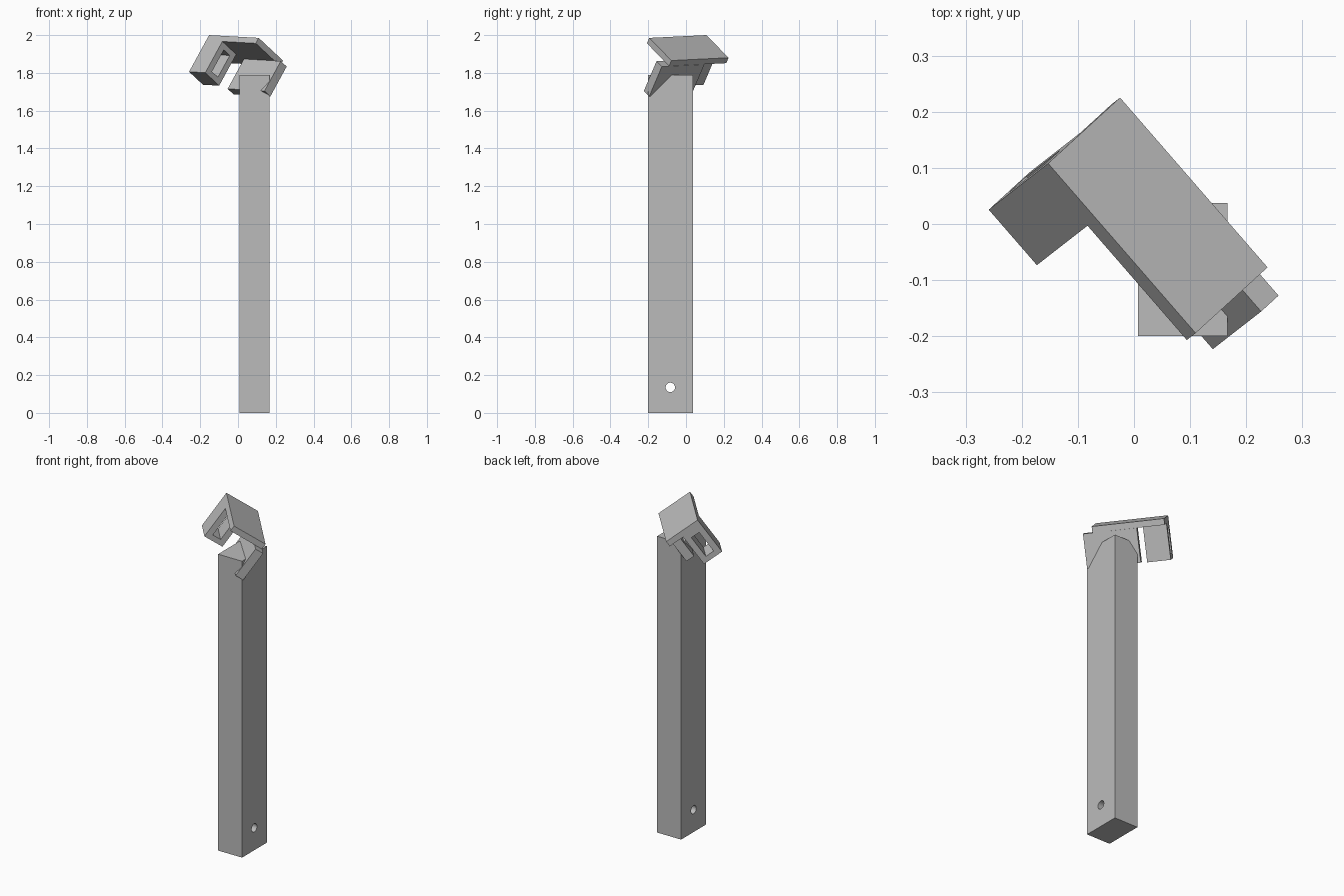
import bpy, bmesh
from mathutils import Matrix, Vector

cube = bpy.data.objects.get("Cube")
if cube:
    bpy.data.objects.remove(cube, do_unlink=True)

grey = bpy.data.materials.new("plain grey")
grey.use_nodes = True
grey.diffuse_color = (0.5, 0.5, 0.5, 1)
grey.node_tree.nodes["Principled BSDF"].inputs["Base Color"].default_value = (0.5, 0.5, 0.5, 1)


def add_object(name, bm, frame):
    mesh = bpy.data.meshes.new(name)
    bm.to_mesh(mesh)
    bm.free()
    mesh.materials.append(grey)
    obj = bpy.data.objects.new(name, mesh)
    obj.matrix_world = frame
    bpy.context.collection.objects.link(obj)
    return obj


def box(name, low, high, frame=Matrix()):
    """Box between two opposite corners, in the given frame."""
    low, high = Vector(low), Vector(high)
    bm = bmesh.new()
    bmesh.ops.create_cube(bm, size=1, matrix=Matrix.Translation((low + high) / 2)
                          @ Matrix.Diagonal((*(high - low), 1)))
    return add_object(name, bm, frame)


def cut(obj, cutter):
    """Subtract the cutter and remove it."""
    mod = obj.modifiers.new("cut", "BOOLEAN")
    mod.operation = "DIFFERENCE"
    mod.solver = "EXACT"
    mod.object = cutter
    cutter.hide_render = True
    bpy.context.view_layer.objects.active = obj
    bpy.ops.object.modifier_apply(modifier=mod.name)
    bpy.data.objects.remove(cutter, do_unlink=True)


# Upright post with a round cross hole near the foot
post = box("post", (0.007, -0.2, 0), (0.167, 0.037, 1.79))
bm = bmesh.new()
bmesh.ops.create_cone(bm, cap_ends=True, segments=32, radius1=0.025, radius2=0.025, depth=0.5,
                      matrix=Matrix.Translation((0.087, -0.083, 0.135)) @ Matrix.Rotation(1.5707963, 4, "Y"))
cut(post, add_object("hole_cutter", bm, Matrix()))

# Tilted frame of the bracket: origin at one top corner of its plate
along = Vector((0.656, -0.755, -0.037)).normalized()
across = Vector((0.611, 0.554, -0.569))
across = (across - along * across.dot(along)).normalized()
tilt = Matrix((along, across, along.cross(across))).transposed().to_4x4()
tilt = Matrix.Translation((-0.153, 0.108, 2.0)) @ tilt

# Bracket: top plate, back wall and windowed end block
box("bracket_plate", (0, 0, -0.035), (0.401, 0.211, 0), tilt)
box("bracket_wall", (0.155, 0.162, -0.227), (0.453, 0.213, -0.035), tilt)
block = box("window_block", (0, 0, -0.236), (0.131, 0.121, -0.035), tilt)
cut(block, box("window_cutter", (-0.1, 0.035, -0.205), (0.3, 0.087, -0.065), tilt))
